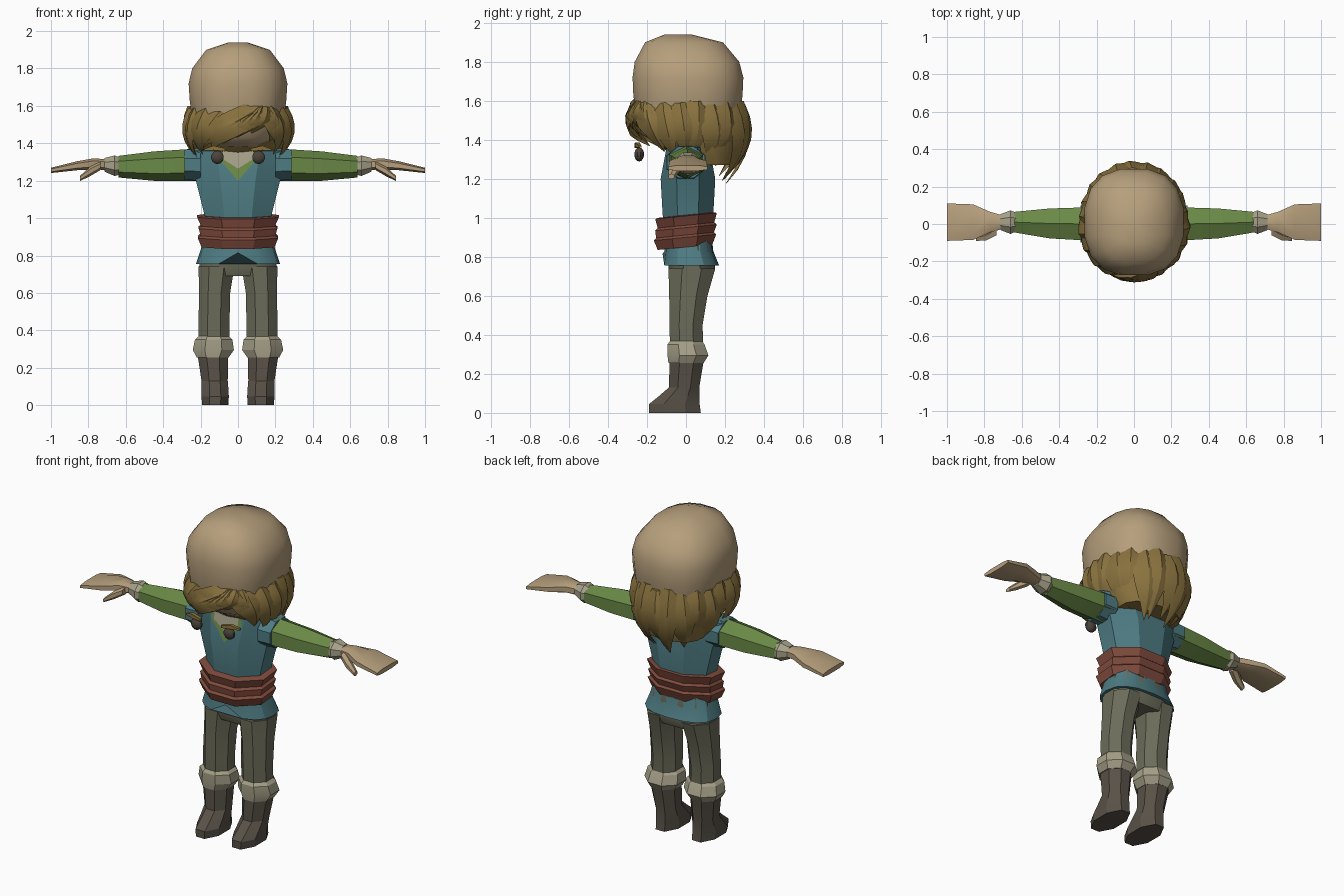
import bpy, bmesh
from math import sin, cos, pi, radians
from mathutils import Vector

if "Cube" in bpy.data.objects:
    bpy.data.objects.remove(bpy.data.objects["Cube"], do_unlink=True)


def material(name, rgb):
    """Flat colour from 0-255 display values."""
    lin = [((c / 255 + 0.055) / 1.055) ** 2.4 for c in rgb] + [1]
    m = bpy.data.materials.new(name)
    m.use_nodes = True
    m.diffuse_color = lin
    m.node_tree.nodes["Principled BSDF"].inputs["Base Color"].default_value = lin
    return m


skin = material("skin tan", (182, 159, 124))
hair = material("hair brown", (137, 114, 62))
blue = material("vest blue", (78, 124, 131))
green = material("sleeve green", (106, 137, 70))
red = material("belt red brown", (128, 75, 61))
grey = material("trouser grey", (108, 108, 90))
trim = material("pale trim", (167, 161, 137))
boot = material("boot brown", (88, 81, 71))
dark = material("eye dark", (76, 68, 60))


def finish(bm, name, mat, mirror=False, angle=35):
    bmesh.ops.recalc_face_normals(bm, faces=bm.faces)
    me = bpy.data.meshes.new(name)
    bm.to_mesh(me)
    bm.free()
    ob = bpy.data.objects.new(name, me)
    bpy.context.collection.objects.link(ob)
    me.materials.append(mat)
    if mirror:
        ob.modifiers.new("Mirror", "MIRROR")
    bpy.ops.object.select_all(action="DESELECT")
    ob.select_set(True)
    bpy.context.view_layer.objects.active = ob
    bpy.ops.object.shade_smooth_by_angle(angle=radians(angle))
    return ob


def skin_rings(bm, rings):
    """Join rings of points with quads and cap both ends."""
    vs = [[bm.verts.new(p) for p in r] for r in rings]
    n = len(vs[0])
    for r0, r1 in zip(vs, vs[1:]):
        for i in range(n):
            j = (i + 1) % n
            bm.faces.new((r0[i], r0[j], r1[j], r1[i]))
    bm.faces.new(vs[0])
    bm.faces.new(vs[-1])
    return vs


def loft(name, mat, rings, sides=8, axis="z", power=1.0, tilt=0, mirror=False, angle=35, phase=0.5):
    """Each ring is (position on axis, centre a, centre b, radius a, radius b)."""
    out = []
    grow = 1 / cos(pi / sides) if phase else 1
    for t, a, b, ra, rb in rings:
        ring = []
        for i in range(sides):
            ang = 2 * pi * (i + phase) / sides
            c, s = cos(ang) * grow, sin(ang) * grow
            u = a + ra * abs(c) ** power * (1 if c > 0 else -1)
            v = b + rb * abs(s) ** power * (1 if s > 0 else -1)
            ring.append((u, v, t + tilt * v) if axis == "z" else (t, u, v))
        out.append(ring)
    bm = bmesh.new()
    skin_rings(bm, out)
    return finish(bm, name, mat, mirror, angle)


# Head and neck
loft("head", skin, [(1.38, 0, 0.02, .15, .17), (1.43, 0, .01, .21, .24),
                    (1.52, 0, .01, .245, .265), (1.63, 0, .01, .258, .28),
                    (1.72, 0, .01, .264, .284), (1.8, 0, .005, .245, .268),
                    (1.9, 0, -.01, .17, .2), (1.94, 0, -.04, .05, .07)],
     sides=16, power=0.8, angle=45)
loft("neck", skin, [(1.3, 0, .02, .08, .08), (1.42, 0, .02, .08, .08)])

# Torso, skirt and belt
loft("vest", blue, [(.86, 0, .015, .17, .12), (1.02, 0, .01, .18, .13),
                    (1.2, 0, .01, .225, .14), (1.36, 0, .01, .28, .11),
                    (1.39, 0, .02, .16, .08)], angle=25)
skirt = loft("vest_skirt", blue, [(.92, 0, .01, .175, .12), (.83, 0, .015, .2, .125),
                                  (.755, 0, .025, .225, .145)],
             sides=16, power=.8, phase=0, angle=25)
for v in skirt.data.vertices:
    if v.co.z < .78 and abs(v.co.x) < .02 and v.co.y < 0:
        v.co.z += .06
loft("sash_belt", red, [(.85, 0, -.005, .195, .14), (.9, 0, -.005, .215, .16),
                        (.912, 0, -.005, .2, .148), (.95, 0, 0, .21, .158),
                        (.962, 0, 0, .197, .145), (1.01, 0, 0, .218, .158),
                        (1.015, 0, 0, .185, .135)], tilt=.1, angle=20)


# Neckline plates lying on the sloping chest
def chest_plate(name, mat, points, lift):
    bm = bmesh.new()
    vs = [bm.verts.new((x, -.13 + (z - 1.2) * .1875 - lift, z)) for x, z in points]
    f = bm.faces.new(vs)
    bmesh.ops.solidify(bm, geom=[f], thickness=.004)
    finish(bm, name, mat)


chest_plate("green_neckline", green, [(-.105, 1.32), (0, 1.2), (.105, 1.32), (.09, 1.36), (-.09, 1.36)], .004)
chest_plate("pale_collar", trim, [(-.08, 1.315), (0, 1.265), (.08, 1.315), (.08, 1.36), (-.08, 1.36)], .009)

# Arms and hands
loft("vest_shoulder", blue, [(.2, 0, 1.285, .1, .085), (.285, 0, 1.285, .098, .08)],
     axis="x", mirror=True)
loft("sleeve", green, [(.22, 0, 1.285, .09, .075), (.45, .003, 1.278, .08, .068),
                       (.64, .01, 1.275, .055, .05)], sides=6, axis="x", mirror=True, angle=25)
loft("wrist_cuff", trim, [(.63, .01, 1.278, .05, .045), (.66, .01, 1.28, .063, .055),
                          (.715, .01, 1.285, .042, .036)], axis="x", mirror=True, angle=20)
loft("hand", skin, [(.69, .01, 1.285, .033, .028), (.77, .01, 1.29, .055, .03),
                    (.86, .01, 1.28, .095, .024), (1.0, .01, 1.255, .1, .014)],
     sides=8, axis="x", power=.7, mirror=True)
loft("thumb", skin, [(.735, -.03, 1.28, .03, .02), (.79, -.06, 1.25, .027, .022),
                     (.845, -.075, 1.212, .016, .012)], sides=6, axis="x", mirror=True)

# Trousers
loft("hips", grey, [(.69, 0, .03, .19, .1), (.74, 0, .03, .208, .12),
                    (.88, 0, .02, .18, .11)], sides=12, power=.8)
loft("trouser_leg", grey, [(.28, .13, .005, .082, .085), (.45, .128, 0, .083, .085),
                           (.6, .125, .012, .083, .098), (.74, .115, .03, .096, .12)],
     sides=8, mirror=True)

# Boots with folded cuffs
loft("boot_cuff", trim, [(.255, .135, 0, .085, .09), (.295, .132, .01, .11, .105),
                         (.35, .13, 0, .1, .095), (.375, .13, 0, .075, .078)],
     mirror=True, angle=20)
loft("boot", boot, [(0, .122, -.057, .07, .133), (.045, .122, -.06, .073, .13),
                    (.085, .123, -.035, .072, .105), (.13, .125, -.01, .07, .078),
                    (.28, .135, .005, .083, .088)], mirror=True, angle=25)

# Eyes and brows
bm = bmesh.new()
bmesh.ops.create_uvsphere(bm, u_segments=10, v_segments=7, radius=.036)
bmesh.ops.scale(bm, vec=(1, .7, 1), verts=bm.verts)
bmesh.ops.translate(bm, vec=(.11, -.24, 1.325), verts=bm.verts)
finish(bm, "eye", dark, mirror=True)
loft("eyebrow", hair, [(.07, -.255, 1.365, .01, .008), (.13, -.25, 1.375, .012, .012),
                       (.18, -.235, 1.365, .006, .005)], sides=4, axis="x", mirror=True)

# Hair: an inner shell covered with tapered locks
loft("hair_shell", hair, [(1.57, 0, .03, .245, .25), (1.48, 0, .03, .262, .26),
                          (1.38, 0, .07, .245, .21), (1.27, 0, .12, .19, .13)],
     sides=14, power=.85)


def lock(bm, a0, a1, z0, z1, width, bulge=.035, tuck=.07, steps=6):
    """A tapered strand wrapping the head from angle a0 to a1."""
    rings = []
    for k in range(steps + 1):
        t = k / steps
        ang = radians(a0 + (a1 - a0) * t)
        off = bulge * 4 * t * (1 - t) - tuck * t ** 3
        out = Vector((cos(ang), sin(ang), 0))
        side = Vector((-sin(ang), cos(ang), 0))
        c = Vector((cos(ang) * (.247 + off), .01 + sin(ang) * (.27 + off), z0 + (z1 - z0) * t))
        w = width * (.65 + .5 * sin(pi * t)) * (1 - t ** 3) + .003
        d = .028 * (1 - t ** 2) + .002
        slant = Vector((0, 0, w * .5 * (1 if a1 > a0 else -1) * min(1, abs(a1 - a0) / 60)))
        rings.append((c + side * w + slant, c + out * d * .8 + side * w * .3, c + out * d * .5 - side * w * .4,
                      c - side * w - slant, c - out * d))
    skin_rings(bm, rings)


bm = bmesh.new()
for i in range(11):
    a = 8 + i * 16.4
    mid = sin(radians(a))
    lock(bm, a, a + (4 if i % 2 else -4), 1.6 - .02 * (i % 2), 1.3 - .13 * mid + .025 * (i % 3), .062,
         bulge=.03 + .015 * mid)
finish(bm, "back_hair", hair, angle=25)

bm = bmesh.new()
for mirrored in (False, True):
    for a0, a1, z1 in ((-48, -30, 1.34), (-28, -16, 1.31), (-10, -3, 1.32)):
        if mirrored:
            a0, a1 = 180 - a0, 180 - a1
        lock(bm, a0, a1, 1.59, z1, .055, bulge=.04, tuck=.03)
finish(bm, "side_hair", hair, angle=25)

bm = bmesh.new()
for a0, a1, z1 in ((294, 212, 1.37), (292, 232, 1.37), (294, 250, 1.4),
                   (296, 268, 1.43), (302, 288, 1.45), (308, 318, 1.41),
                   (302, 332, 1.36), (246, 214, 1.36)):
    lock(bm, a0, a1, 1.6 if a0 > 250 else 1.57, z1, .062, bulge=.035, tuck=.02)
finish(bm, "fringe", hair, angle=25)
